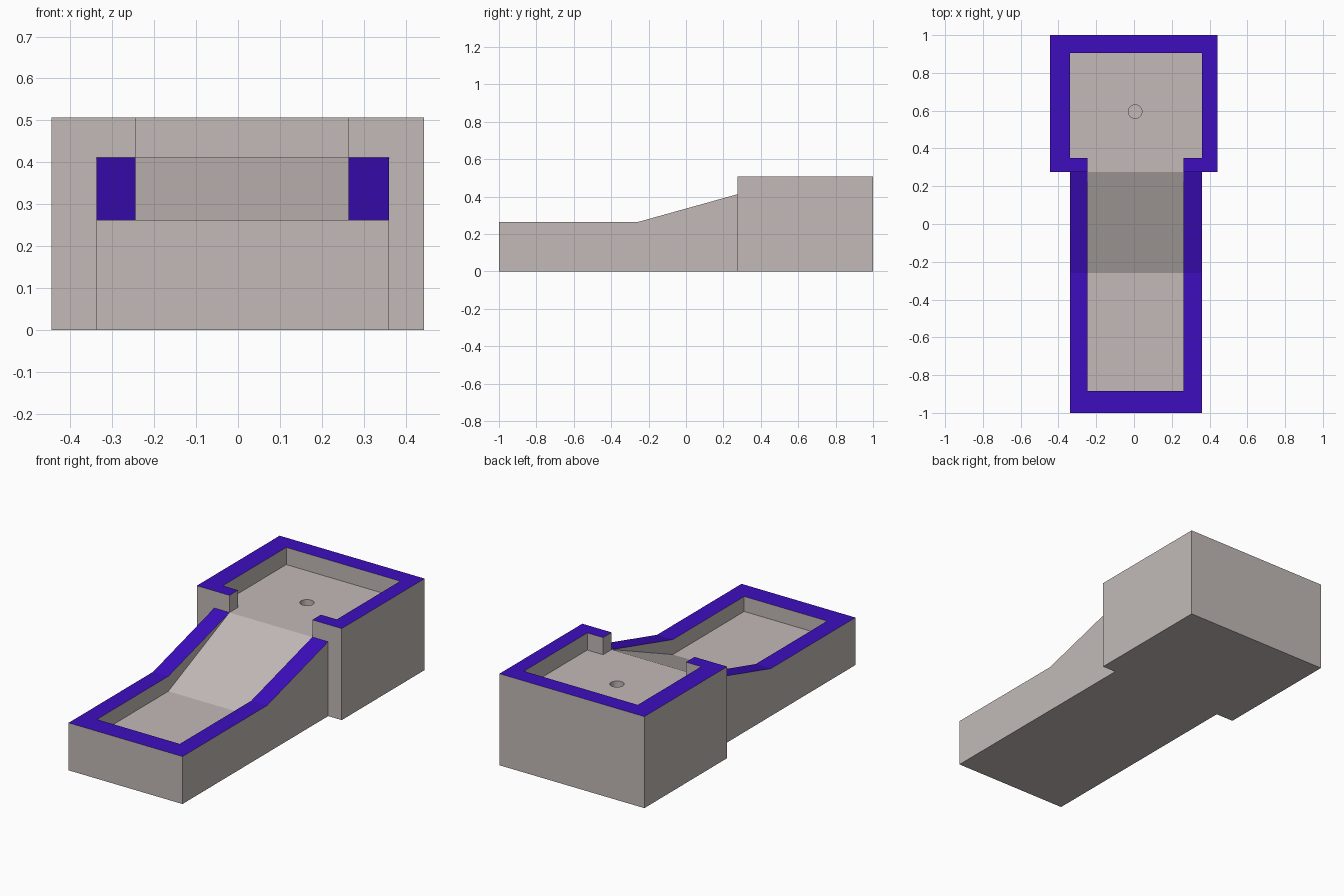
import bpy
import bmesh
from math import pi

cube = bpy.data.objects.get("Cube")
if cube:
    bpy.data.objects.remove(cube)


def material(name, color):
    mat = bpy.data.materials.new(name)
    mat.use_nodes = True
    mat.diffuse_color = color
    mat.node_tree.nodes["Principled BSDF"].inputs["Base Color"].default_value = color
    return mat


def prism(name, x0, x1, profile):
    """Extrude a side profile of (y, z) points from x0 to x1."""
    bm = bmesh.new()
    face = bm.faces.new([bm.verts.new((x0, y, z)) for y, z in profile])
    result = bmesh.ops.extrude_face_region(bm, geom=[face])
    verts = [v for v in result["geom"] if isinstance(v, bmesh.types.BMVert)]
    bmesh.ops.translate(bm, verts=verts, vec=(x1 - x0, 0, 0))
    bmesh.ops.recalc_face_normals(bm, faces=bm.faces)
    mesh = bpy.data.meshes.new(name)
    bm.to_mesh(mesh)
    bm.free()
    obj = bpy.data.objects.new(name, mesh)
    bpy.context.collection.objects.link(obj)
    return obj


def box(name, x0, x1, y0, y1, z0, z1):
    return prism(name, x0, x1, [(y0, z0), (y1, z0), (y1, z1), (y0, z1)])


def combine(target, tool, operation):
    mod = target.modifiers.new("combine", "BOOLEAN")
    mod.operation = operation
    mod.solver = "EXACT"
    mod.object = tool
    bpy.context.view_layer.objects.active = target
    bpy.ops.object.modifier_apply(modifier=mod.name)
    bpy.data.objects.remove(tool)


# Main heights and widths
LOW_RIM, LOW_FLOOR = 0.263, 0.18
HIGH_RIM, HIGH_FLOOR = 0.507, 0.412
RAMP_START, HEAD_FRONT = -0.26, 0.275
LEFT, RIGHT = 0.36, -0.338
TOP = 0.8

# Raised square head, joined to the long sloping run
body = box("sloped_tray", -0.445, 0.443, HEAD_FRONT, 1, 0, HIGH_RIM)
run = prism("run", RIGHT, LEFT, [
    (-1, 0), (0.4, 0), (0.4, HIGH_FLOOR), (HEAD_FRONT, HIGH_FLOOR),
    (RAMP_START, LOW_RIM), (-1, LOW_RIM)])
combine(body, run, "UNION")

# Channel with a ramp in its floor, open into the head
channel = prism("channel", -0.245, 0.263, [
    (-0.885, LOW_FLOOR), (RAMP_START, LOW_FLOOR), (HEAD_FRONT, HIGH_FLOOR),
    (0.5, HIGH_FLOOR), (0.5, TOP), (-0.885, TOP)])
combine(body, channel, "DIFFERENCE")

# Basin in the head
basin = box("basin", RIGHT, LEFT, 0.35, 0.905, HIGH_FLOOR, TOP)
combine(body, basin, "DIFFERENCE")

# Round hole in the basin floor
bpy.ops.mesh.primitive_cylinder_add(vertices=32, radius=0.036, depth=0.2,
                                    location=(0.006, 0.595, HIGH_FLOOR),
                                    rotation=(0, 0, pi / 32))
combine(body, bpy.context.object, "DIFFERENCE")

# Grey body with violet on the rim
body.data.materials.clear()
body.data.materials.append(material("warm_grey", (0.54, 0.49, 0.475, 1)))
body.data.materials.append(material("violet", (0.048, 0.004, 0.52, 1)))


def rim_height(y):
    if y > HEAD_FRONT:
        return HIGH_RIM
    t = max(0, (y - RAMP_START) / (HEAD_FRONT - RAMP_START))
    return LOW_RIM + t * (HIGH_FLOOR - LOW_RIM)


for face in body.data.polygons:
    at_rim = face.center.z > rim_height(face.center.y) - 0.015
    face.material_index = int(face.normal.z > 0.5 and at_rim)
    face.use_smooth = False
